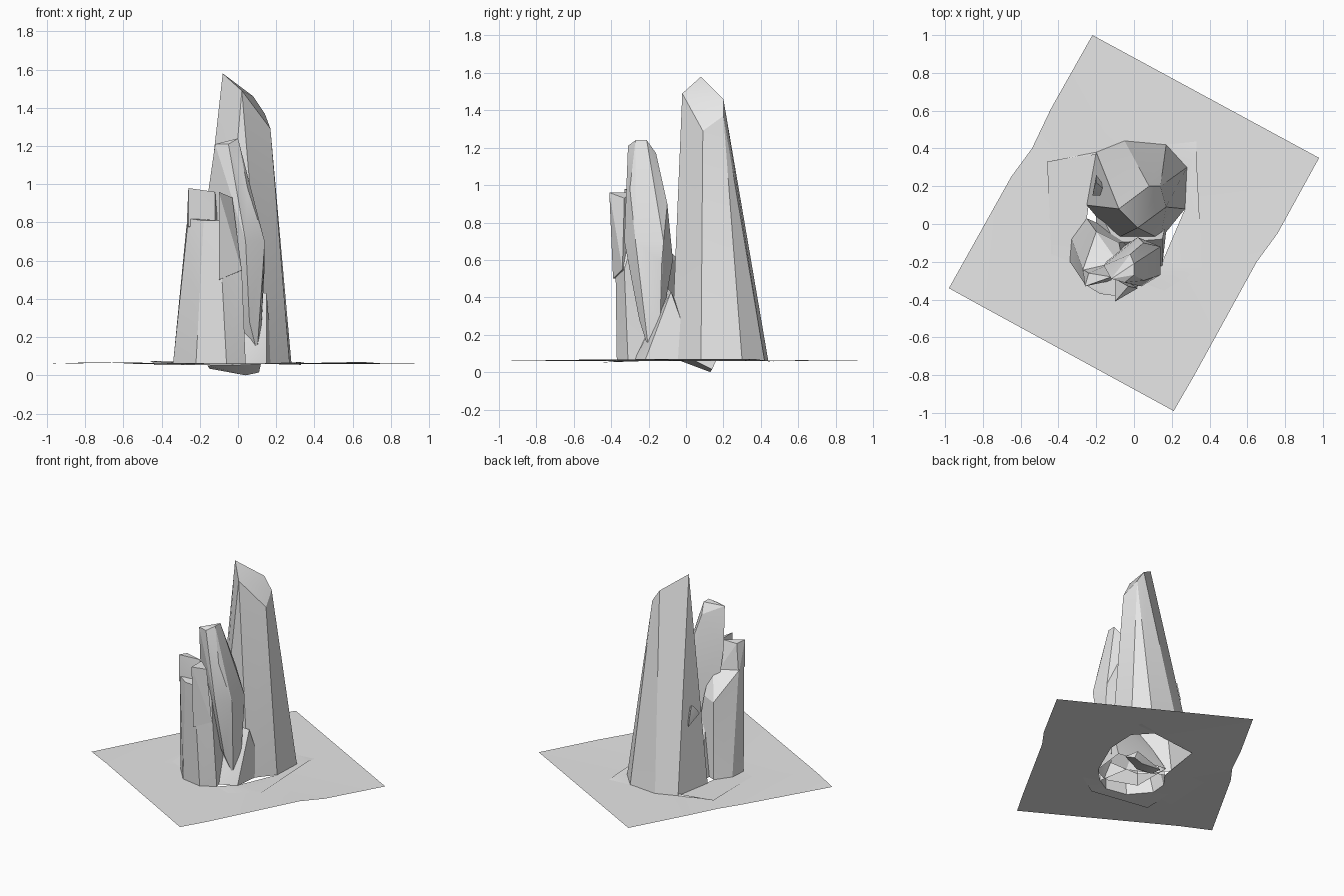
import bpy
import bmesh
import math
from mathutils import Vector

default_cube = bpy.data.objects.get("Cube")
if default_cube:
    bpy.data.objects.remove(default_cube, do_unlink=True)

GROUND = 0.06
SMOOTH_ANGLE = math.radians(20)

# One plain stone colour
stone = bpy.data.materials.new("pale_grey_stone")
stone.use_nodes = True
stone.diffuse_color = (0.8, 0.8, 0.8, 1)
stone.node_tree.nodes["Principled BSDF"].inputs["Base Color"].default_value = stone.diffuse_color


def finish(name, bm):
    """Turn a bmesh into a named, shaded stone object."""
    mesh = bpy.data.meshes.new(name)
    bm.to_mesh(mesh)
    bm.free()
    mesh.materials.append(stone)
    obj = bpy.data.objects.new(name, mesh)
    bpy.context.collection.objects.link(obj)
    bpy.ops.object.select_all(action='DESELECT')
    obj.select_set(True)
    bpy.context.view_layer.objects.active = obj
    bpy.ops.object.shade_smooth_by_angle(angle=SMOOTH_ANGLE)
    return obj


def on_ground(outline):
    """Lift a flat outline to ground height."""
    return [(x, y, GROUND) for x, y in outline]


def rock(name, points):
    """Faceted rock around corner points, left open where it meets the ground."""
    bm = bmesh.new()
    for point in points:
        bm.verts.new(point)
    result = bmesh.ops.convex_hull(bm, input=bm.verts[:])
    inner = {g for key in ("geom_interior", "geom_unused")
             for g in result[key] if isinstance(g, bmesh.types.BMVert)}
    bmesh.ops.delete(bm, geom=list(inner), context='VERTS')
    bmesh.ops.recalc_face_normals(bm, faces=bm.faces[:])
    floor = [f for f in bm.faces
             if all(abs(v.co.z - GROUND) < 0.001 for v in f.verts)]
    bmesh.ops.delete(bm, geom=floor, context='FACES_ONLY')
    return finish(name, bm)


def sheet(name, border, hole):
    """Thin ground sheet with an opening beneath the rocks."""
    bm = bmesh.new()
    edges = []
    for loop in (border, hole):
        verts = [bm.verts.new(p) for p in loop]
        for a, b in zip(verts, verts[1:] + verts[:1]):
            edges.append(bm.edges.new((a, b)))
    bmesh.ops.triangle_fill(bm, edges=edges, use_beauty=True,
                            normal=Vector((0, 0, 1)))
    for face in bm.faces:
        face.normal_update()
        if face.normal.z < 0:
            face.normal_flip()
    return finish(name, bm)


# Tall rear pillar with a slanted, chipped top
rear_base = [(-0.2, 0.38), (-0.05, 0.44), (0.17, 0.42), (0.28, 0.3),
             (0.27, 0.08), (0.14, -0.08), (-0.1, -0.08), (-0.25, 0.1)]
rock("tall_rear_pillar", on_ground(rear_base) + [
    (-0.08, 0.08, 1.58), (0.02, -0.02, 1.49), (0.08, 0.2, 1.46),
    (0.14, 0.2, 1.37), (0.17, 0.09, 1.29)])

# Middle pillar, a spindle narrowing to a point near the ground
rock("middle_pillar", [
    (-0.12, -0.29, 1.21), (-0.05, -0.31, 1.21), (0, -0.27, 1.24),
    (0, -0.21, 1.24), (-0.02, -0.16, 1.17), (0.05, -0.3, 0.98),
    (0.05, -0.1, 0.9), (0.14, -0.27, 0.7), (0.14, -0.12, 0.7),
    (0.14, -0.13, 0.58), (0.04, -0.33, 0.7), (0.02, -0.07, 0.6),
    (-0.16, -0.22, 0.93), (-0.12, -0.16, 0.4), (0.06, -0.25, 0.28),
    (0.1, -0.2, 0.12), (0.12, -0.14, 0.2)])

# Front pillar body, up to the floor of its notch
front_base = [(0.04, -0.31), (-0.06, -0.37), (-0.22, -0.34),
              (-0.34, -0.2), (-0.33, -0.08), (-0.25, 0.03)]
rock("front_pillar", on_ground(front_base + [(0, -0.08)]) + [
    (-0.18, -0.37, 0.81), (-0.1, -0.38, 0.81), (-0.26, -0.32, 0.82),
    (-0.27, -0.24, 0.78), (-0.2, -0.04, 0.6), (-0.08, -0.1, 0.6),
    (0.02, -0.33, 0.55), (-0.05, -0.25, 0.81)])

# Two broken tips either side of the notch
rock("front_pillar_rear_tip", [
    (-0.26, -0.33, 0.98), (-0.12, -0.28, 0.96), (-0.24, -0.26, 0.97),
    (-0.27, -0.24, 0.75), (-0.1, -0.2, 0.72), (-0.26, -0.33, 0.78),
    (-0.12, -0.3, 0.78)])
rock("front_pillar_front_tip", [
    (-0.1, -0.41, 0.96), (-0.03, -0.33, 0.93), (-0.1, -0.29, 0.96),
    (-0.1, -0.39, 0.5), (0.02, -0.34, 0.55), (-0.08, -0.25, 0.5)])

# Low wedge joining the pillars at their feet
rock("foot_wedge", on_ground([(0.15, -0.22), (0.18, 0.05), (0.02, -0.28),
                              (-0.2, -0.2), (-0.2, 0.1)]) + [
    (0.15, -0.08, 0.43), (-0.1, -0.1, 0.45)])

# Small crystal stub on the tall pillar's flank
rock("crystal_stub", [
    (-0.12, 0.15, 0.6), (-0.2, 0.26, 0.53), (-0.21, 0.2, 0.66),
    (-0.22, 0.15, 0.6), (-0.2, 0.22, 0.68)])

# Rubble hanging just below the ground
rock("buried_rubble", [
    (-0.16, 0, 0.05), (-0.15, 0.1, 0.035), (0.04, 0.13, 0),
    (0.11, 0.14, 0.015), (0.12, 0.05, GROUND), (-0.05, -0.03, GROUND),
    (0.1, 0.16, GROUND)])

# Ground sheets share an opening that follows the feet of the rocks
opening = on_ground(rear_base[:5] + [(0.15, -0.2)] + front_base)
sheet("ground_sheet", on_ground([(-0.22, 1), (0.98, 0.35)]) + [
    (0.76, -0.05, 0.062), (0.65, -0.2, 0.07), (0.32, -0.8, GROUND),
    (0.21, -0.99, GROUND), (-0.78, -0.45, 0.068), (-0.98, -0.34, GROUND),
    (-0.65, 0.25, 0.066), (-0.54, 0.4, GROUND), (-0.44, 0.61, 0.064)],
    opening)
sheet("inner_ground_sheet", [
    (-0.46, 0.33, 0.075), (0.33, 0.47, 0.055), (0.33, 0.37, 0.07),
    (0.36, -0.23, 0.07), (0, -0.45, 0.052), (-0.44, -0.38, 0.054),
    (-0.44, -0.1, 0.064)], opening)
